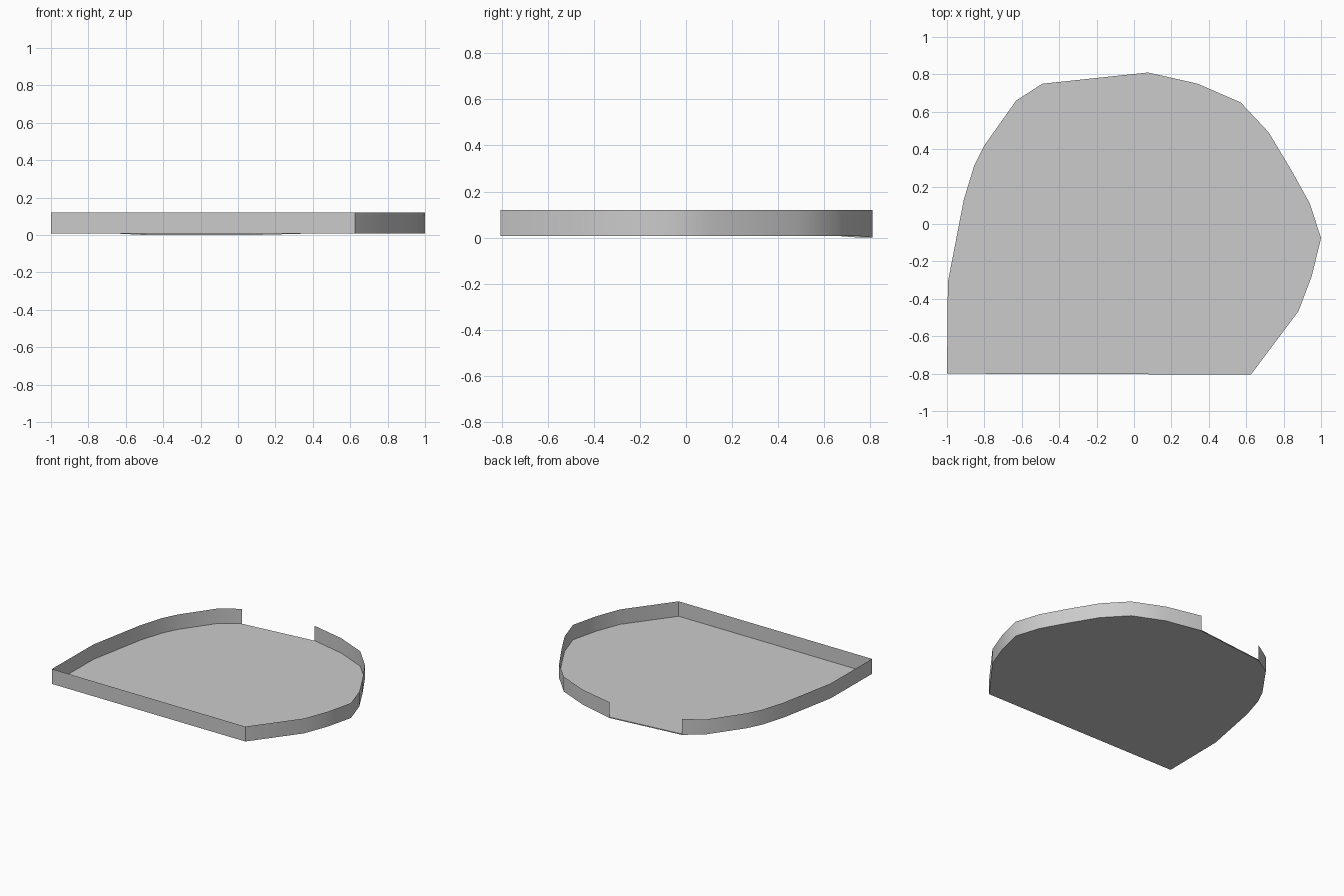
import bpy
import bmesh
import math

cube = bpy.data.objects.get("Cube")
if cube:
    bpy.data.objects.remove(cube, do_unlink=True)

FLOOR_Z, TOP_Z = 0.007, 0.12

# Plan outline, from the right end of the back opening clockwise to its left end
right_end, left_end = (-0.49, 0.75), (0.075, 0.81)
outline = [
    left_end, (0.34, 0.75), (0.57, 0.65), (0.72, 0.49), (0.84, 0.29),
    (0.94, 0.11), (1.0, -0.075), (0.95, -0.28), (0.88, -0.465),
    (0.625, -0.805), (-1.0, -0.80), (-0.995, -0.31), (-0.91, 0.13),
    (-0.855, 0.31), (-0.80, 0.42), (-0.63, 0.66), right_end,
]

grey = bpy.data.materials.new("light grey")
grey.use_nodes = True
colour = (0.6, 0.6, 0.6, 1)
grey.diffuse_color = colour
grey.node_tree.nodes["Principled BSDF"].inputs["Base Color"].default_value = colour


def make_object(name, bm):
    mesh = bpy.data.meshes.new(name)
    bm.to_mesh(mesh)
    bm.free()
    mesh.materials.append(grey)
    obj = bpy.data.objects.new(name, mesh)
    bpy.context.collection.objects.link(obj)
    return obj


def strip(name, points, lows, top):
    """Thin upright sheet that follows a path, facing outwards."""
    bm = bmesh.new()
    low = [bm.verts.new((x, y, z)) for (x, y), z in zip(points, lows)]
    high = [bm.verts.new((x, y, top)) for x, y in points]
    for i in range(len(points) - 1):
        bm.faces.new((low[i + 1], low[i], high[i], high[i + 1]))
    return make_object(name, bm)


# Floor
bm = bmesh.new()
bm.faces.new([bm.verts.new((x, y, FLOOR_Z)) for x, y in reversed(outline)])
make_object("floor", bm)

# Surrounding wall, dipping to the ground at both ends of the opening
lows = [0 if p in (left_end, right_end) else FLOOR_Z for p in outline]
wall = strip("rim_wall", outline, lows, TOP_Z)

# Low sill across the opening
strip("opening_sill", [right_end, left_end], [0, 0], FLOOR_Z)

# Smooth curved wall with crisp front corners
bpy.ops.object.select_all(action="DESELECT")
wall.select_set(True)
bpy.context.view_layer.objects.active = wall
bpy.ops.object.shade_smooth_by_angle(angle=math.radians(40))
